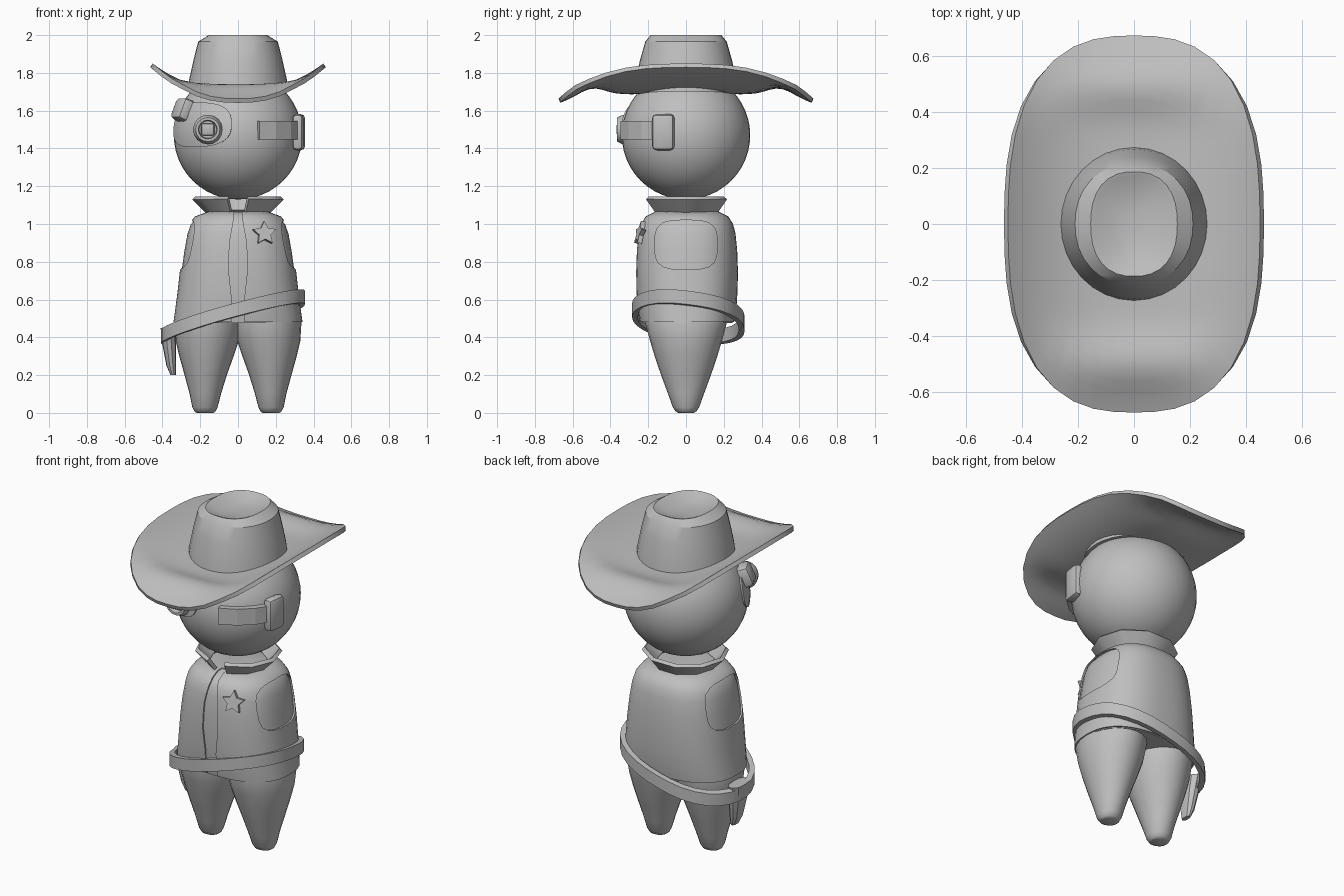
import bpy, bmesh, math
from mathutils import Vector, Matrix

if "Cube" in bpy.data.objects:
    bpy.data.objects.remove(bpy.data.objects["Cube"])

grey = bpy.data.materials.new("plain_grey")
grey.diffuse_color = (0.52, 0.52, 0.52, 1)
grey.use_nodes = True
grey.node_tree.nodes["Principled BSDF"].inputs["Base Color"].default_value = grey.diffuse_color


def finish(name, bm, angle=35, matrix=None):
    """Turn a bmesh into a named object with edge-aware smooth shading."""
    bmesh.ops.recalc_face_normals(bm, faces=bm.faces)
    me = bpy.data.meshes.new(name)
    bm.to_mesh(me)
    bm.free()
    me.materials.append(grey)
    me.shade_smooth()
    me.set_sharp_from_angle(angle=math.radians(angle))
    ob = bpy.data.objects.new(name, me)
    if matrix:
        ob.matrix_world = matrix
    bpy.context.collection.objects.link(ob)
    return ob


def loft(name, rings, caps=True, closed=False, angle=35, matrix=None, wrap=True):
    """Skin a list of equal-length rings."""
    bm = bmesh.new()
    vs = [[bm.verts.new(p) for p in r] for r in rings]
    n = len(vs[0])
    pairs = list(zip(vs, vs[1:])) + ([(vs[-1], vs[0])] if closed else [])
    for a, b in pairs:
        for i in range(n if wrap else n - 1):
            j = (i + 1) % n
            bm.faces.new((a[i], a[j], b[j], b[i]))
    if caps:
        bm.faces.new(vs[0][::-1])
        bm.faces.new(vs[-1])
    return finish(name, bm, angle, matrix)


def oval(rx, ry, n=32, power=2.0, cx=0, cy=0, skew=0):
    """Superellipse outline; skew makes the +x+y corner squarer."""
    out = []
    for i in range(n):
        a = 2 * math.pi * i / n
        c, s = math.cos(a), math.sin(a)
        p = power + skew * math.cos(a - math.pi / 4)
        r = (abs(c) ** p + abs(s) ** p) ** (-1 / p)
        out.append((cx + rx * c * r, cy + ry * s * r))
    return out


def flat(points, z):
    return [(x, y, z) for x, y in points]


def rounded_box(name, size, matrix, bevel):
    bm = bmesh.new()
    bmesh.ops.create_cube(bm, size=1)
    bmesh.ops.scale(bm, vec=size, verts=bm.verts)
    bmesh.ops.bevel(bm, geom=bm.edges[:], offset=bevel, segments=2, affect='EDGES', profile=0.5)
    return finish(name, bm, 40, matrix)


def bake(ob):
    """Apply the modifiers of an object."""
    dg = bpy.context.evaluated_depsgraph_get()
    me = bpy.data.meshes.new_from_object(ob.evaluated_get(dg))
    ob.modifiers.clear()
    ob.data = me
    me.shade_smooth()
    me.set_sharp_from_angle(angle=math.radians(32))


# Head
HEAD = Vector((0, 0, 1.47))
bm = bmesh.new()
bmesh.ops.create_uvsphere(bm, u_segments=40, v_segments=24, radius=0.34)
finish("head", bm, 60, Matrix.Translation(HEAD))


# Hat brim: curled sides, flat floor, soft ridge before the drooping ends
def brim_z(x, y):
    curl = 0.145 * (abs(x) / 0.465) ** 2.5
    floor = 0.05 * (1 - (y / 0.67) ** 4)
    ridge = 0.045 * math.exp(-((abs(y) - 0.5) / 0.1) ** 2) * max(0, 1 - (x / 0.36) ** 2)
    return 1.65 + curl + floor + ridge


inner, outer = oval(0.21, 0.22, 40), oval(0.458, 0.67, 40, 2.6)
rings = []
for k in range(13):
    t = k / 12
    pts = [(a[0] + (b[0] - a[0]) * t, a[1] + (b[1] - a[1]) * t) for a, b in zip(inner, outer)]
    rings.append([(x, y, brim_z(x, y)) for x, y in pts])
brim = loft("hat_brim", rings, caps=False)
sol = brim.modifiers.new("thickness", 'SOLIDIFY')
sol.thickness, sol.offset = 0.024, 0
bake(brim)

# Hat crown with a dented top
loft("hat_crown", [flat(oval(rx, ry, 32, p), z) for rx, ry, p, z in (
    (0.268, 0.275, 2, 1.7), (0.26, 0.268, 2, 1.76), (0.235, 0.243, 2.1, 1.87),
    (0.211, 0.216, 2.2, 1.965), (0.155, 0.187, 2.4, 2.0), (0.138, 0.172, 2.4, 1.995),
    (0.08, 0.12, 2.2, 1.97), (0.02, 0.03, 2, 1.966))], angle=28)

# Torso: shirt underneath, vest on top
SECTIONS = ((0.48, 0.342, 0.25), (0.55, 0.332, 0.262), (0.65, 0.319, 0.268), (0.75, 0.308, 0.27),
            (0.86, 0.293, 0.266), (0.95, 0.277, 0.257), (1.0, 0.26, 0.244),
            (1.04, 0.228, 0.219), (1.065, 0.16, 0.17))


def torso(name, shrink):
    return loft(name, [flat(oval(rx - shrink, ry - shrink, 40, 2.5, 0, 0.005), z - shrink * 0.5)
                       for z, rx, ry in SECTIONS], angle=50)


shirt = torso("shirt", 0.009)
vest = torso("vest", 0)

# Arm holes and front opening cut into the vest
cutters = []
for s in (-1, 1):
    hole = oval(0.165, 0.13, 28, 3.6, 0, 0.89)
    cutters.append(loft("arm_hole_cutter", [[(s * d, y, z) for y, z in hole] for d in (0.12, 0.5)]))
half = ((0.02, 1.12), (0.022, 1.03), (0.045, 0.9), (0.05, 0.76), (0.035, 0.62), (0.035, 0.4))
gap = list(half) + [(-x, z) for x, z in reversed(half)]
cutters.append(loft("opening_cutter", [[(x, y, z) for x, z in gap] for y in (-0.5, -0.12)]))
for c in cutters:
    m = vest.modifiers.new("cut", 'BOOLEAN')
    m.operation, m.object, m.solver = 'DIFFERENCE', c, 'EXACT'
bake(vest)
for c in cutters:
    bpy.data.objects.remove(c)

# Tapered legs
for s, side in ((-1, "left"), (1, "right")):
    loft(side + "_leg", [flat(oval(rx, ry, 24, 2, s * cx, 0.0), z) for z, cx, rx, ry in (
        (0.0, 0.175, 0.045, 0.04), (0.008, 0.175, 0.056, 0.055), (0.03, 0.175, 0.067, 0.07),
        (0.1, 0.173, 0.083, 0.095), (0.2, 0.171, 0.112, 0.132), (0.3, 0.167, 0.144, 0.166),
        (0.38, 0.163, 0.167, 0.19), (0.48, 0.16, 0.176, 0.217), (0.54, 0.16, 0.16, 0.215))])

# Flared collar, open at the front
angles = [math.radians(-90 + 13 + 334 * i / 9) for i in range(10)]
collar = loft("collar", [[(rx * math.cos(a), ry * math.sin(a) + 0.005, z) for a in angles]
                         for rx, ry, z in ((0.165, 0.165, 1.068), (0.235, 0.215, 1.138))],
              caps=False, wrap=False, angle=15)
sol = collar.modifiers.new("thickness", 'SOLIDIFY')
sol.thickness, sol.offset = 0.022, 0
bake(collar)


# Slanted gun belt
def belt_ring(grow, drop):
    pts = oval(0.363 + grow, 0.28 + grow, 32, 2.2, -0.027, 0.012, 0.2)
    return [(x, y, 0.552 + 0.27 * x - 0.12 * y - drop) for x, y in pts]


loft("belt", [belt_ring(-0.012, 0.072), belt_ring(0.018, 0.072), belt_ring(0.018, 0),
              belt_ring(-0.012, 0)], caps=False, closed=True)

# Holster hanging from the belt
loft("holster", [[(cx + x, 0.03 + y, z) for x, y in oval(rx, ry, 10, 3)] for z, cx, rx, ry in (
    (0.2, -0.343, 0.014, 0.03), (0.25, -0.353, 0.026, 0.045), (0.36, -0.364, 0.036, 0.065),
    (0.45, -0.372, 0.038, 0.08))], angle=30)

# Star badge
star = [((0.066 if i % 2 == 0 else 0.033) * math.sin(math.pi * i / 5),
         (0.066 if i % 2 == 0 else 0.033) * math.cos(math.pi * i / 5)) for i in range(10)]
tilt = Matrix.Translation((0.14, -0.242, 0.95)) @ Matrix.Rotation(math.radians(14), 4, 'Z') \
    @ Matrix.Rotation(math.radians(-14), 4, 'X')
loft("star_badge", [[(x, y, z) for x, z in star] for y in (-0.012, 0.012)], matrix=tilt)


# Head gear: strap around the right temple
def strap(name, a0, a1, r0, r1, z0, z1):
    rows = []
    for i in range(4):
        a = math.radians(a0 + (a1 - a0) * i / 3)
        s, c = math.sin(a), -math.cos(a)
        rows.append([(r * s, r * c, z) for r, z in ((r0, z0), (r1, z0), (r1, z1), (r0, z1))])
    return loft(name, rows, angle=10)


strap("temple_strap", 18, 66, 0.31, 0.366, 1.448, 1.545)
rounded_box("ear_piece", (0.058, 0.12, 0.192),
            Matrix.Translation((0.322, -0.12, 1.486)) @ Matrix.Rotation(math.radians(-8), 4, 'Z'), 0.024)

# Raised plate over the left eye, hugging the head
rows = []
for rad, f in ((0.335, 1), (0.349, 1), (0.349, 0.75), (0.349, 0.5), (0.349, 0.25), (0.349, 0.03)):
    row = []
    for u, v in oval(0.65 * f, 0.35 * f, 32, 2.8):
        a, e = -0.75 + u, 0.17 + v
        row.append(HEAD + rad * Vector((math.sin(a) * math.cos(e), -math.cos(a) * math.cos(e), math.sin(e))))
    rows.append(row)
loft("eye_plate", rows)

# Eye lens: ring with a square pupil, facing forward
EYE = (-0.16, 1.5)
loft("eye_ring", [[(x, y, z) for x, z in oval(r, r, 16, 2, *EYE)] for r, y in (
    (0.078, -0.28), (0.078, -0.335), (0.064, -0.365), (0.05, -0.365), (0.046, -0.335))], angle=25)
rounded_box("eye_pupil", (0.07, 0.05, 0.065), Matrix.Translation((EYE[0], -0.343, EYE[1])), 0.012)

# Small housing above the left temple
out = Vector((-0.295, -0.15, 0.135))
rounded_box("temple_housing", (0.12, 0.12, 0.09),
            Matrix.Translation(HEAD + out * 0.97) @ out.to_track_quat('Z', 'Y').to_matrix().to_4x4(), 0.026)
